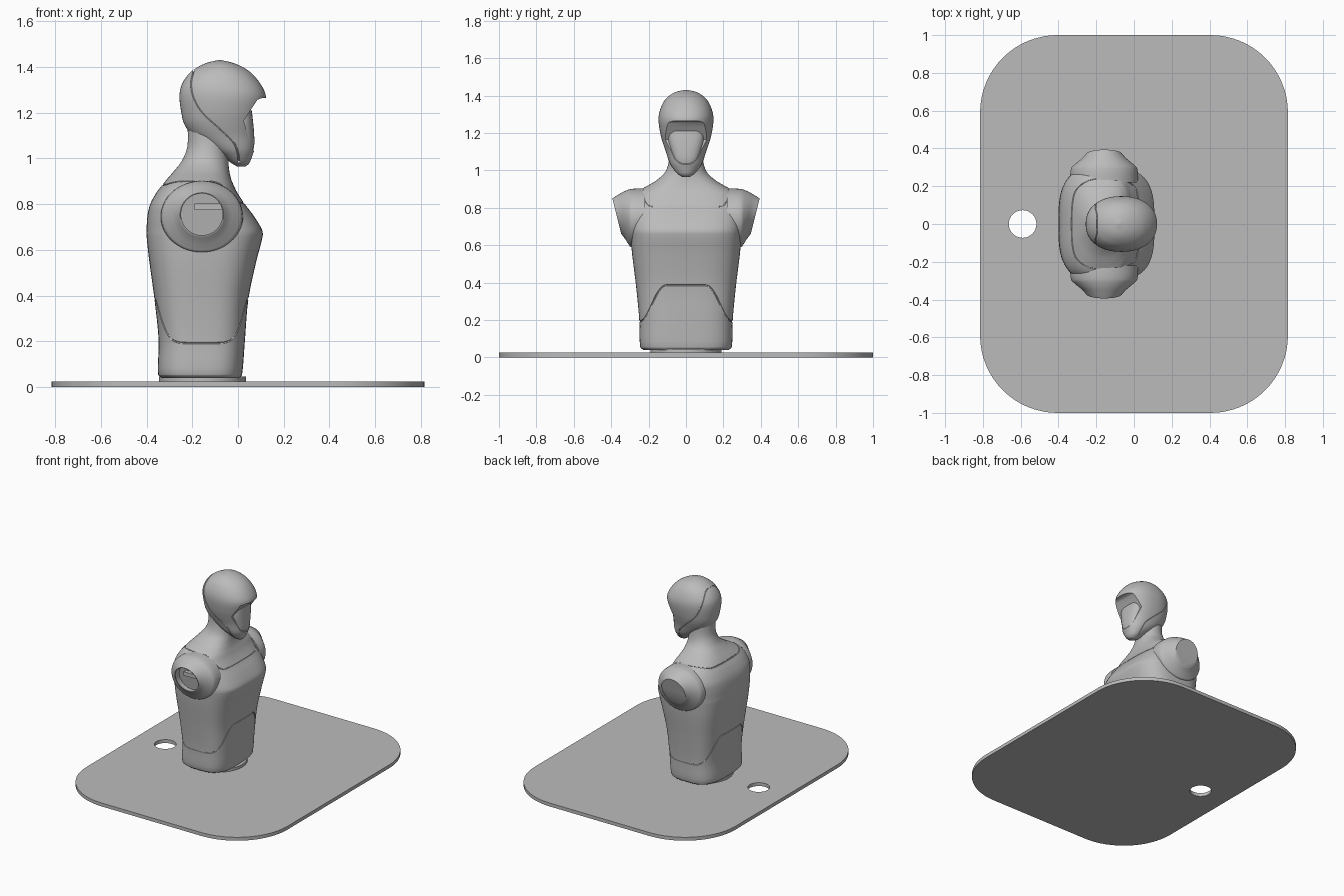
import bpy
import bmesh
from math import sin, cos, pi, radians
from mathutils import Vector

cube = bpy.data.objects.get("Cube")
if cube:
    bpy.data.objects.remove(cube, do_unlink=True)

grey = bpy.data.materials.new("plain grey")
grey.use_nodes = True
grey.diffuse_color = (0.5, 0.5, 0.5, 1)
for node in grey.node_tree.nodes:
    if node.type == 'BSDF_PRINCIPLED':
        node.inputs["Base Color"].default_value = grey.diffuse_color
        node.inputs["Roughness"].default_value = 0.6


def skin(name, rings, loop=False):
    """Join equal rings of points into a closed solid (loop: a closed tube)."""
    bm = bmesh.new()
    grid = [[bm.verts.new(p) for p in ring] for ring in rings]
    n = len(grid[0])
    for i in range(len(grid) if loop else len(grid) - 1):
        a, b = grid[i], grid[(i + 1) % len(grid)]
        for j in range(n):
            k = (j + 1) % n
            bm.faces.new((a[j], a[k], b[k], b[j]))
    if not loop:
        bm.faces.new(grid[0])
        bm.faces.new(grid[-1])
    bmesh.ops.recalc_face_normals(bm, faces=bm.faces)
    mesh = bpy.data.meshes.new(name)
    bm.to_mesh(mesh)
    bm.free()
    mesh.materials.append(grey)
    obj = bpy.data.objects.new(name, mesh)
    bpy.context.collection.objects.link(obj)
    return obj


def cut(obj, cutter):
    """Subtract the cutter from the object, then discard the cutter."""
    mod = obj.modifiers.new("cut", 'BOOLEAN')
    mod.operation = 'DIFFERENCE'
    mod.solver = 'EXACT'
    mod.object = cutter
    bpy.context.view_layer.update()
    graph = bpy.context.evaluated_depsgraph_get()
    result = bpy.data.meshes.new_from_object(obj.evaluated_get(graph))
    obj.modifiers.remove(mod)
    if len(result.polygons) > 0.6 * len(obj.data.polygons):
        obj.data = result
    bpy.data.objects.remove(cutter, do_unlink=True)


def smooth(obj, angle=35):
    bpy.ops.object.select_all(action='DESELECT')
    obj.select_set(True)
    bpy.context.view_layer.objects.active = obj
    bpy.ops.object.shade_smooth_by_angle(angle=radians(angle))


def interpolate(rows, t):
    """Smooth interpolation of table rows keyed by their first column."""
    i = 0
    while i < len(rows) - 2 and t > rows[i + 1][0]:
        i += 1
    p, q = rows[i], rows[i + 1]
    before, after = rows[max(i - 1, 0)], rows[min(i + 2, len(rows) - 1)]
    h = q[0] - p[0]
    s = min(max((t - p[0]) / h, 0), 1)
    out = []
    for c in range(1, len(p)):
        m0 = (q[c] - before[c]) / (q[0] - before[0]) * h
        m1 = (after[c] - p[c]) / (after[0] - p[0]) * h
        out.append((2*s**3 - 3*s**2 + 1) * p[c] + (s**3 - 2*s**2 + s) * m0
                   + (3*s**2 - 2*s**3) * q[c] + (s**3 - s**2) * m1)
    return out


def body_point(rows, z, a):
    """Point on a rounded-box section given as back x, front x, half width, power."""
    back, front, half, power = interpolate(rows, z)
    c, s = cos(a), sin(a)
    x = abs(c) ** (2 / power) * (1 if c > 0 else -1)
    y = abs(s) ** (2 / power) * (1 if s > 0 else -1)
    return Vector(((back + front) / 2 + x * (front - back) / 2, y * half, z))


def body(name, rows, sides=96, steps=5):
    heights = [p[0] + (q[0] - p[0]) * k / steps
               for p, q in zip(rows, rows[1:]) for k in range(steps)] + [rows[-1][0]]
    return skin(name, [[body_point(rows, z, 2 * pi * (j + 0.5) / sides) for j in range(sides)]
                       for z in heights])


def groove(path, radius=0.004):
    """Closed thin tube along a path, used to cut a seam."""
    middle = sum(path, Vector()) / len(path)
    rings = []
    for i, p in enumerate(path):
        along = (path[(i + 1) % len(path)] - path[i - 1]).normalized()
        out = p - middle
        out = (out - along * out.dot(along)).normalized()
        side = along.cross(out)
        rings.append([p + radius * (out * cos(k * pi / 3) + side * sin(k * pi / 3))
                      for k in range(6)])
    return skin("seam_cutter", rings, loop=True)


def disc(name, x, radius, low, high, sides=64):
    return skin(name, [[(x + radius * cos(2 * pi * j / sides), radius * sin(2 * pi * j / sides), z)
                        for j in range(sides)] for z in (low, high)])


# Base plate with rounded corners and a cable hole
corner = 0.41
outline = []
for q, (sx, sy) in enumerate(((1, 1), (-1, 1), (-1, -1), (1, -1))):
    for k in range(17):
        a = (q + k / 16) * pi / 2
        outline.append((sx * (0.815 - corner) + corner * cos(a),
                        sy * (1 - corner) + corner * sin(a)))
plate = skin("base_plate", [[(x, y, z) for x, y in outline] for z in (0, 0.025)])
cut(plate, disc("hole_cutter", -0.59, 0.073, -0.1, 0.1))
smooth(plate)
smooth(disc("pedestal", -0.155, 0.19, 0.02, 0.045))

# Torso and neck: height, back, front, half width, squareness
torso_rows = [
    (0.04, -0.335, 0.008, 0.23, 3.2), (0.055, -0.35, 0.018, 0.245, 3.2),
    (0.2, -0.347, 0.03, 0.25, 3.2), (0.38, -0.365, 0.045, 0.267, 3.2),
    (0.55, -0.388, 0.08, 0.288, 3.2), (0.66, -0.4, 0.108, 0.297, 3.2),
    (0.69, -0.4, 0.104, 0.298, 3.2), (0.75, -0.396, 0.068, 0.3, 3.2),
    (0.8, -0.384, 0.03, 0.3, 3.2), (0.85, -0.357, -0.003, 0.288, 3),
    (0.885, -0.33, -0.02, 0.262, 2.9), (0.91, -0.31, -0.03, 0.22, 2.7),
    (0.945, -0.28, -0.038, 0.16, 2.4), (0.99, -0.245, -0.042, 0.112, 2.1),
    (1.05, -0.222, -0.042, 0.092, 2), (1.14, -0.22, -0.045, 0.088, 2)]
torso = body("torso", torso_rows)


def ease(u, start):
    s = min(max((u - start) / (1 - start), 0), 1)
    return s * s * (3 - 2 * s)


waist, collar = [], []
for j in range(120):
    a = 2 * pi * (j + 0.37) / 120
    u = abs(sin(a)) ** (2 / 3.2)
    waist.append(body_point(torso_rows, 0.385 - 0.193 * ease(u, 0.4), a))
    low = 0.805 if cos(a) > 0 else 0.885
    collar.append(body_point(torso_rows, low + (0.9 - low) * ease(u, 0.6), a))
cut(torso, groove(waist))
cut(torso, groove(collar))
smooth(torso)

# Shoulder stubs: distance out, centre height, half depth, half height, tilt
shoulder_rows = [(0.22, 0.745, 0.18, 0.158, 0), (0.295, 0.745, 0.175, 0.155, 0),
                 (0.32, 0.747, 0.15, 0.14, 0.08), (0.345, 0.75, 0.118, 0.118, 0.17),
                 (0.37, 0.755, 0.095, 0.095, 0.25)]


def shoulder_ring(side, out, height, depth, rise, tilt):
    return [(-0.158 + depth * cos(a), side * (out + tilt * rise * sin(a)), height + rise * sin(a))
            for a in (2 * pi * j / 64 for j in range(64))]


for name, side in (("left_shoulder", 1), ("right_shoulder", -1)):
    outs = [p[0] + (q[0] - p[0]) * k / 4
            for p, q in zip(shoulder_rows, shoulder_rows[1:]) for k in range(4)] + [0.37]
    rings = [shoulder_ring(side, t, *interpolate(shoulder_rows, t)) for t in outs]
    if side < 0:  # open socket on the right
        rings.append(shoulder_ring(side, 0.37, 0.755, 0.091, 0.091, 0.25))
        rings.append(shoulder_ring(side, 0.325, 0.755, 0.091, 0.091, 0.15))
    smooth(skin(name, rings), 40)
skin("socket_shelf", [[(x, y, z) for x, z in
                       ((-0.19, 0.775), (-0.07, 0.775), (-0.07, 0.803), (-0.19, 0.803))]
                      for y in (-0.31, -0.36)])

# Head: height, back, front, half width, squareness
head_rows = [
    (0.965, -0.005, 0.035, 0.02, 2), (0.98, -0.03, 0.05, 0.045, 2.1),
    (1.01, -0.07, 0.062, 0.07, 2.2), (1.04, -0.12, 0.072, 0.088, 2.2),
    (1.1, -0.2, 0.08, 0.108, 2.2), (1.15, -0.235, 0.092, 0.125, 2.2),
    (1.2, -0.248, 0.107, 0.138, 2.2), (1.27, -0.256, 0.122, 0.147, 2.2),
    (1.32, -0.247, 0.102, 0.14, 2.2), (1.37, -0.215, 0.062, 0.117, 2.1),
    (1.4, -0.175, 0.02, 0.088, 2), (1.42, -0.13, -0.03, 0.052, 2),
    (1.43, -0.085, -0.075, 0.006, 2)]
head = body("head", head_rows)

# Seam from the crown, behind the cheeks, to the chin
seam_rows = [(0.985, 0.003), (1.02, 0), (1.07, -0.02), (1.13, -0.08), (1.2, -0.155),
             (1.27, -0.195), (1.33, -0.205), (1.384, -0.194)]
half_seam = []
for k in range(49):
    z = 1.384 - 0.399 * k / 48
    x = interpolate(seam_rows, z)[0]
    back, front, half, power = interpolate(head_rows, z)
    d = abs(x - (back + front) / 2) / ((front - back) / 2)
    y = half * max(1 - d ** power, 0) ** (1 / power)
    if y > 0.006:
        half_seam.append(Vector((x, y, z)))
cut(head, groove(half_seam + [Vector((p.x, -p.y, p.z)) for p in reversed(half_seam)]))

# Face opening under the brow
opening = [(0.3, 1.268), (0.105, 1.264), (0.085, 1.256), (0.025, 1.165),
           (0.055, 1.06), (0.072, 1.025), (0.3, 1)]
cut(head, skin("face_cutter", [[(x, y, z) for x, z in opening] for y in (-0.3, 0.3)]))
smooth(head)

# Face plate set inside the opening
face_rows = [(1.0, -0.06, 0.055, 0.05, 2.4), (1.05, -0.06, 0.07, 0.07, 2.5),
             (1.1, -0.06, 0.071, 0.083, 2.6), (1.16, -0.06, 0.066, 0.096, 2.8),
             (1.21, -0.06, 0.06, 0.1, 2.8)]
smooth(body("face_plate", face_rows, 64, 4))
